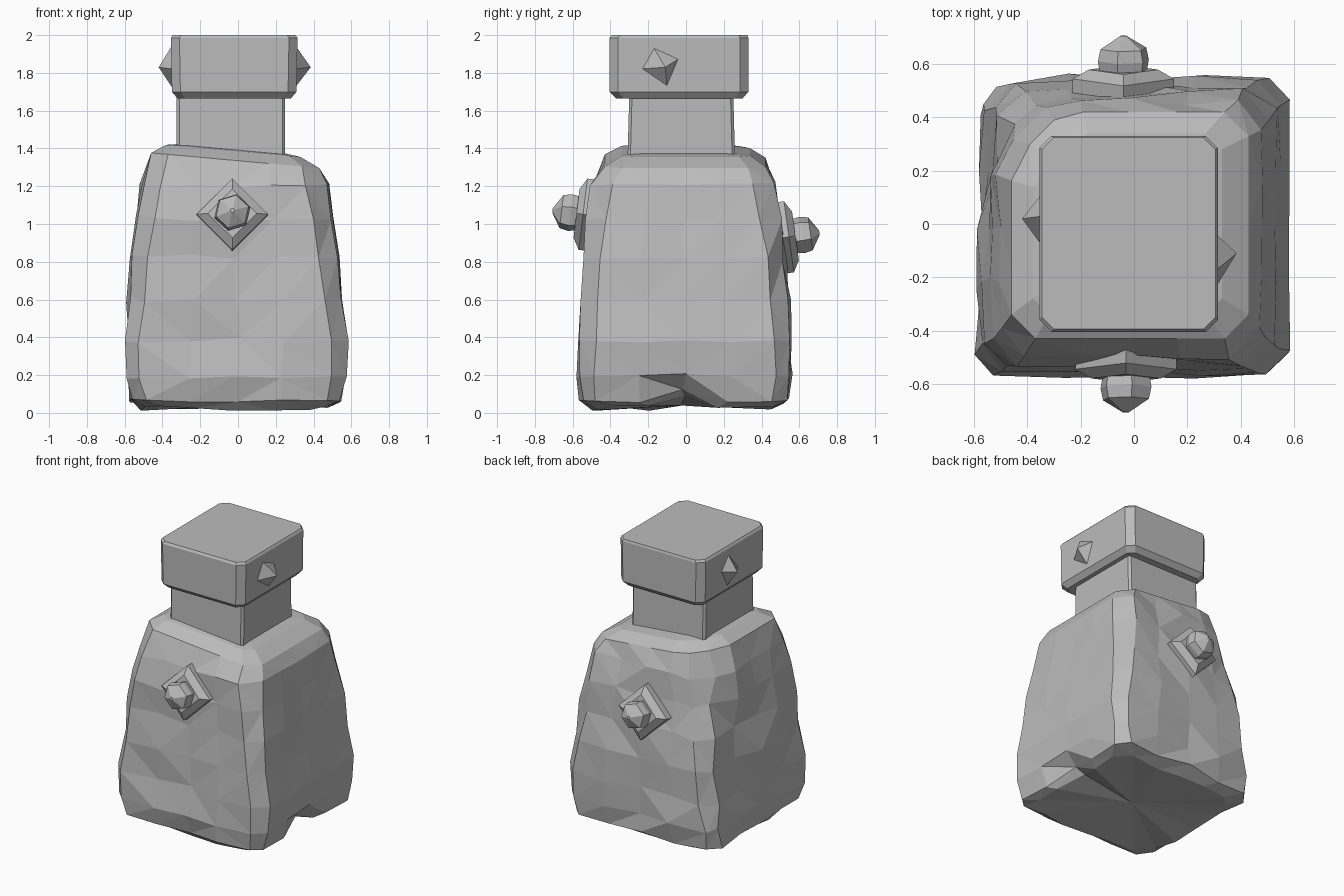
import bpy, bmesh, math, random
from mathutils import Vector, Matrix

random.seed(7)
cube = bpy.data.objects.get("Cube")
if cube:
    bpy.data.objects.remove(cube)

stone = bpy.data.materials.new("stone grey")
stone.use_nodes = True
GREY = (0.5, 0.5, 0.5, 1)
stone.diffuse_color = GREY
stone.node_tree.nodes["Principled BSDF"].inputs["Base Color"].default_value = GREY


def outline(x0, x1, y0, y1, z, cut, steps):
    """Rectangle with chamfered corners, each side split into steps."""
    corners = [((x0 + cut, y0), (x1 - cut, y0)), ((x1, y0 + cut), (x1, y1 - cut)),
               ((x1 - cut, y1), (x0 + cut, y1)), ((x0, y1 - cut), (x0, y0 + cut))]
    pts = []
    for a, b in corners:
        a, b = Vector((*a, z)), Vector((*b, z))
        pts += [a.lerp(b, i / steps) for i in range(steps + 1)]
    return pts


def loft(name, rings, warp=None, triangles=False):
    bm = bmesh.new()
    loops = [[bm.verts.new(p) for p in ring] for ring in rings]
    for low, high in zip(loops, loops[1:]):
        for i in range(len(low)):
            j = (i + 1) % len(low)
            bm.faces.new((low[i], low[j], high[j], high[i]))
    bottom = bm.faces.new(loops[0][::-1])
    bm.faces.new(loops[-1])
    if triangles:
        bmesh.ops.poke(bm, faces=[bottom])
    if warp:
        for v in bm.verts:
            v.co = warp(v.co.copy())
    if triangles:
        bmesh.ops.triangulate(bm, faces=bm.faces, quad_method='SHORT_EDGE')
    return finish(name, bm)


def finish(name, bm):
    bmesh.ops.recalc_face_normals(bm, faces=bm.faces)
    mesh = bpy.data.meshes.new(name)
    bm.to_mesh(mesh)
    bm.free()
    mesh.materials.append(stone)
    obj = bpy.data.objects.new(name, mesh)
    bpy.context.collection.objects.link(obj)
    return obj


# Rough hewn body: wide at the base, narrowing to sloped shoulders
def hew(p):
    rough = 0.008 if p.x > 0.45 else 0.02
    if p.z < 1.3:
        p += Vector([random.uniform(-rough, rough) for _ in range(3)])
    if p.x < -0.3 and p.y > 0.2:
        p.x += 0.07 * min(1, p.z)
        p.y -= 0.03
    if p.z > 1.25:
        p.z -= 0.09 * p.x
    # Chipped notch at the foot of one side
    if p.x > 0.4 and p.z < 0.15 and abs(p.y - 0.06) < 0.1:
        p.x -= 0.06
        p.z += 0.06
    p.z = max(p.z, 0)
    return p


body_rings = [
    (-0.50, 0.48, -0.48, 0.46, 0.03, 0.10),
    (-0.57, 0.54, -0.55, 0.53, 0.06, 0.07),
    (-0.59, 0.57, -0.56, 0.55, 0.20, 0.07),
    (-0.59, 0.58, -0.56, 0.55, 0.38, 0.08),
    (-0.575, 0.55, -0.55, 0.54, 0.60, 0.09),
    (-0.555, 0.53, -0.54, 0.52, 0.82, 0.09),
    (-0.53, 0.50, -0.52, 0.49, 1.03, 0.10),
    (-0.505, 0.475, -0.49, 0.46, 1.21, 0.10),
    (-0.46, 0.43, -0.43, 0.42, 1.335, 0.09),
    (-0.38, 0.33, -0.34, 0.34, 1.385, 0.06),
    (-0.28, 0.22, -0.26, 0.22, 1.40, 0.05),
]
loft("rough_body", [outline(*r, 4) for r in body_rings], hew, True)

# Square neck
loft("neck", [outline(-0.325, 0.25, -0.31, 0.26, 1.33, 0.015, 1),
              outline(-0.325, 0.25, -0.30, 0.25, 1.70, 0.015, 1)])

# Blocky cap with a chamfered lower edge
loft("cap", [outline(-0.32, 0.28, -0.37, 0.30, 1.665, 0.04, 1),
             outline(-0.35, 0.31, -0.405, 0.33, 1.70, 0.045, 1),
             outline(-0.355, 0.315, -0.405, 0.33, 1.985, 0.045, 1),
             outline(-0.345, 0.305, -0.395, 0.325, 2.0, 0.045, 1)])


# Pointed chips on both sides of the cap
def chip(name, base_x, tip, shape):
    bm = bmesh.new()
    base = [bm.verts.new((base_x, y, z)) for y, z in shape]
    apex = bm.verts.new(tip)
    for i in range(len(base)):
        bm.faces.new((base[i - 1], base[i], apex))
    bm.faces.new(base)
    finish(name, bm)


chip("left_cap_chip", 0.30, (0.385, -0.11, 1.83),
     [(-0.18, 1.95), (-0.25, 1.82), (-0.10, 1.72), (-0.03, 1.88)])
chip("right_cap_chip", -0.34, (-0.42, 0.02, 1.83),
     [(0.03, 1.96), (0.12, 1.85), (0.04, 1.71), (-0.09, 1.82)])


# Diamond plate with a faceted knob, made facing +z and then turned outwards
def ring(radius, z, sides, turn=0):
    return [Vector((radius * math.cos(turn + math.tau * i / sides),
                    radius * math.sin(turn + math.tau * i / sides), z))
            for i in range(sides)]


def fitting(side, place, pitch, heading):
    turn = (Matrix.Translation(place) @ Matrix.Rotation(heading, 4, 'Z')
            @ Matrix.Rotation(math.radians(90 - pitch), 4, 'X'))
    plate = loft(side + "_plate", [ring(0.19, -0.10, 4), ring(0.19, 0.015, 4),
                                   ring(0.13, 0.05, 4)])
    knob = loft(side + "_knob", [ring(0.085, 0, 6, 0.3), ring(0.10, 0.085, 6, 0.3),
                                 ring(0.09, 0.13, 6, 0.3), ring(0.012, 0.178, 6, 0.3)])
    for obj in (plate, knob):
        obj.matrix_world = turn


fitting("front", (-0.03, -0.53, 1.05), 7, 0)
fitting("back", (-0.04, 0.53, 0.93), 8, math.pi)
